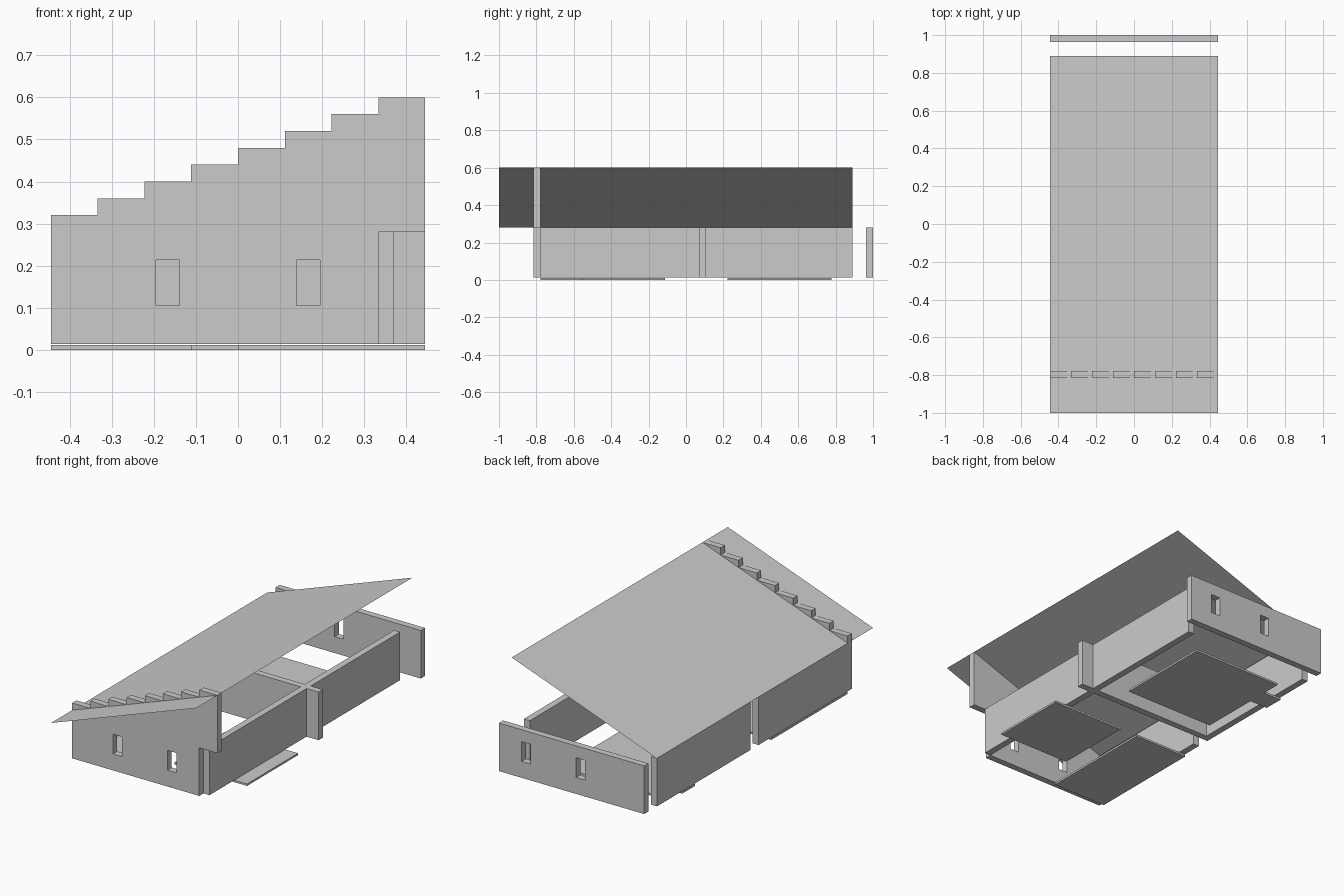
import bpy, bmesh

if "Cube" in bpy.data.objects:
    bpy.data.objects.remove(bpy.data.objects["Cube"])

W, T = 0.4445, 0.037         # half width, wall thickness
BASE, TOP = 0.014, 0.28      # wall bottom and top
STEP = 2 * W / 8


def add_mesh(name, bm):
    bmesh.ops.recalc_face_normals(bm, faces=bm.faces)
    me = bpy.data.meshes.new(name)
    bm.to_mesh(me)
    bm.free()
    ob = bpy.data.objects.new(name, me)
    bpy.context.collection.objects.link(ob)
    return ob


def box(name, x0, x1, y0, y1, z0, z1):
    bm = bmesh.new()
    bmesh.ops.create_cube(bm, size=1)
    for v in bm.verts:
        v.co = ((x0 + x1) / 2 + v.co.x * (x1 - x0),
                (y0 + y1) / 2 + v.co.y * (y1 - y0),
                (z0 + z1) / 2 + v.co.z * (z1 - z0))
    return add_mesh(name, bm)


def profile_wall(name, pts, y0, y1):
    """Extrude an x-z outline along y."""
    bm = bmesh.new()
    face = bm.faces.new([bm.verts.new((x, y0, z)) for x, z in pts])
    ext = bmesh.ops.extrude_face_region(bm, geom=[face])
    new = [g for g in ext["geom"] if isinstance(g, bmesh.types.BMVert)]
    bmesh.ops.translate(bm, verts=new, vec=(0, y1 - y0, 0))
    return add_mesh(name, bm)


def cut_windows(wall, lefts, y):
    """Cut window openings, given their left edges."""
    for x in lefts:
        cutter = box("window_cutter", x, x + 0.0556, y - 0.1, y + 0.1, 0.105, 0.214)
        cutter.hide_render = True
        mod = wall.modifiers.new("window", "BOOLEAN")
        mod.operation, mod.solver, mod.object = "DIFFERENCE", "EXACT", cutter
        bpy.context.view_layer.objects.active = wall
        bpy.ops.object.modifier_apply(modifier=mod.name)
        bpy.data.objects.remove(cutter)


# Front wall: stepped gable top, cut away at the lower right corner
outline = [(W - STEP, BASE), (W - STEP, TOP), (W, TOP)]
for i in reversed(range(8)):
    z = 0.32 + 0.04 * i
    outline += [(-W + STEP * (i + 1), z), (-W + STEP * i, z)]
outline.append((-W, BASE))
front = profile_wall("front_wall", outline, -0.815, -0.778)
cut_windows(front, (-0.1945, 0.139), -0.797)

# Back wall, standing clear of the side walls
back = box("back_wall", -W, W, 1 - T, 1, BASE, TOP)
cut_windows(back, (-0.083, 0.25), 0.98)

# Cross wall and side walls
box("cross_wall", -W, W, 0.07, 0.107, BASE, TOP)
for side, x, front_end in (("left", -W, 0.0), ("right", W - STEP, 0.07)):
    box(side + "_wall_front", x, x + T, -0.778, front_end, BASE, TOP)
    box(side + "_wall_rear", x, x + T, 0.107, 0.889, BASE, TOP)

# Floor slabs and door sill
for name, x0, x1, y0, y1 in (
        ("rear_floor", -0.333, 0.222, 0.222, 0.778),
        ("door_sill", -W, -0.333, 0.556, 0.667),
        ("right_floor", 0, W, -0.556, -0.111),
        ("left_floor", -W, -0.111, -0.778, -0.111)):
    box(name, x0, x1, y0, y1, 0, 0.011)

# Single sloping roof sheet
bm = bmesh.new()
bm.faces.new([bm.verts.new(p) for p in (
    (-W, -1, TOP), (W, -1, 0.6), (W, 0.889, 0.6), (-W, 0.889, TOP))])
add_mesh("roof", bm)
